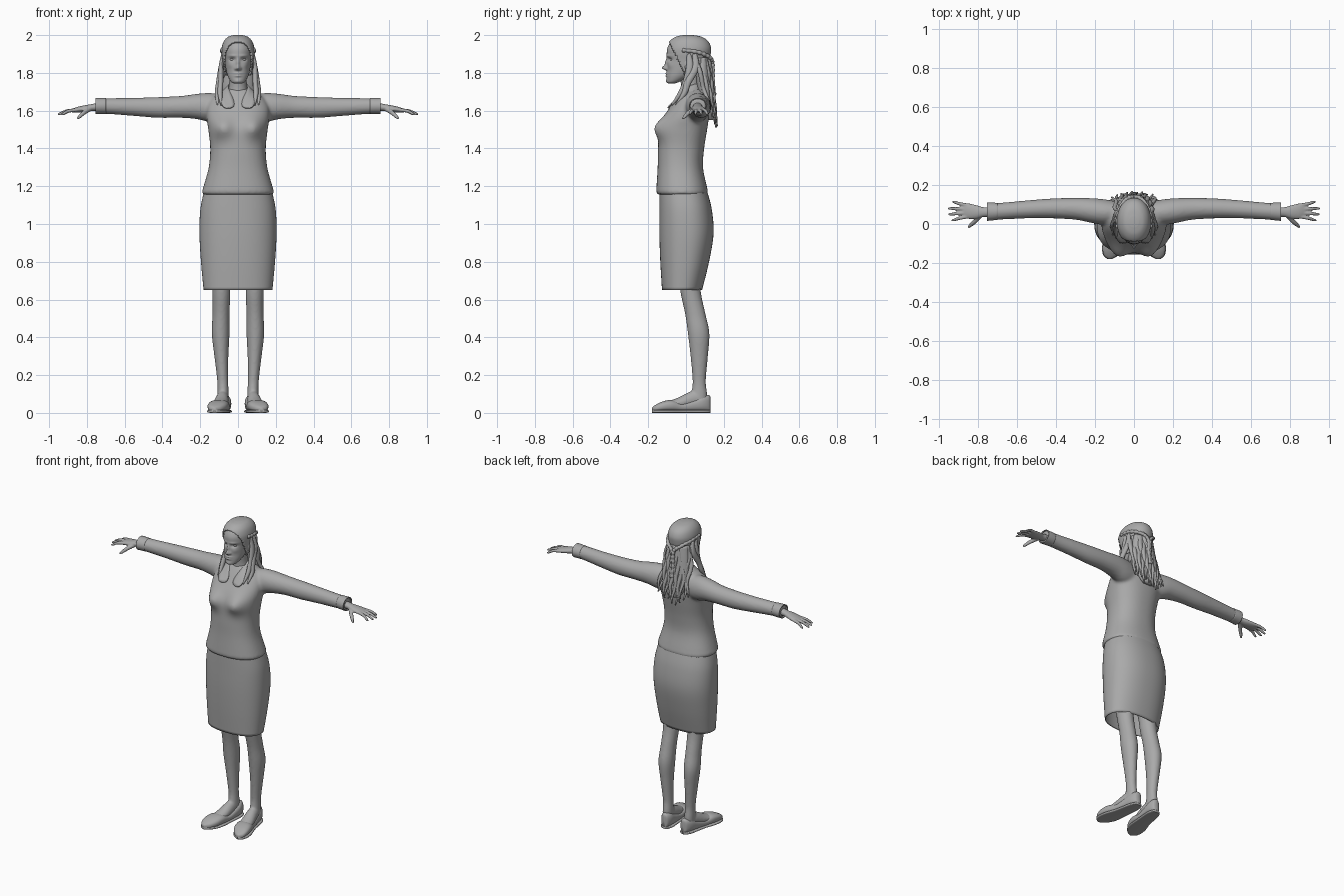
import bpy, bmesh, math, random
from mathutils import Vector

random.seed(4)
cube = bpy.data.objects.get("Cube")
if cube:
    bpy.data.objects.remove(cube, do_unlink=True)

grey = bpy.data.materials.new("plain grey")
grey.use_nodes = True
grey.diffuse_color = (.4, .4, .4, 1)
grey.node_tree.nodes["Principled BSDF"].inputs["Base Color"].default_value = (.4, .4, .4, 1)

X, Y, Z = Vector((1, 0, 0)), Vector((0, 1, 0)), Vector((0, 0, 1))


def smooth_path(rows, k):
    """Catmull-Rom interpolation of station rows."""
    out = []
    last = len(rows) - 1
    for i in range(last):
        quad = [rows[max(0, min(last, i + d))] for d in (-1, 0, 1, 2)]
        for j in range(k):
            t = j / k
            out.append([b + t * ((c - a) + t * ((2 * a - 5 * b + 4 * c - d)
                        + t * (3 * b - a - 3 * c + d))) / 2
                        for a, b, c, d in zip(*quad)])
    out.append(list(rows[-1]))
    return out


def tube(bm, rows, ref, axis=None, k=4, sides=16, power=2, caps=True):
    """Loft rows of (x, y, z, half width, half depth) as superellipses."""
    rows = smooth_path(rows, k)
    rings = []
    for i, (x, y, z, a, b) in enumerate(rows):
        before, after = rows[max(i - 1, 0)], rows[min(i + 1, len(rows) - 1)]
        t = axis or (Vector(after[:3]) - Vector(before[:3])).normalized()
        side = ref.cross(t).normalized()
        up = t.cross(side)
        ring = []
        for s in range(sides):
            ang = 2 * math.pi * s / sides
            c, d = (math.copysign(abs(f) ** (2 / power), f) for f in (math.cos(ang), math.sin(ang)))
            ring.append(bm.verts.new(Vector((x, y, z)) + side * a * c + up * b * d))
        rings.append(ring)
    for low, high in zip(rings, rings[1:]):
        for s in range(sides):
            n = (s + 1) % sides
            bm.faces.new((low[s], low[n], high[n], high[s]))
    if caps:
        bm.faces.new(rings[0])
        bm.faces.new(rings[-1])


def body_rows(rows):
    """Turn (z, half width, front y, back y) into tube rows."""
    return [(0, (f + b) / 2, z, w, (b - f) / 2) for z, w, f, b in rows]


def bump(bm, x0, z0, sx, sz, amount):
    """Push a soft mound out of the front, or a hollow into it."""
    for v in bm.verts:
        if v.co.y < -.02:
            e = ((v.co.x - x0) / sx) ** 2 + ((v.co.z - z0) / sz) ** 2
            v.co.y -= amount * math.exp(-e)


def ball(bm, center, size):
    made = bmesh.ops.create_uvsphere(bm, u_segments=20, v_segments=12, radius=1)["verts"]
    for v in made:
        v.co = Vector(center) + Vector([c * s for c, s in zip(v.co, size)])


def finish(name, bm, mirror=False, voxel=0, thick=0, subdivide=0):
    bmesh.ops.recalc_face_normals(bm, faces=bm.faces)
    mesh = bpy.data.meshes.new(name)
    bm.to_mesh(mesh)
    bm.free()
    mesh.materials.append(grey)
    mesh.shade_smooth()
    obj = bpy.data.objects.new(name, mesh)
    bpy.context.scene.collection.objects.link(obj)
    if mirror:
        obj.modifiers.new("mirror", 'MIRROR')
    if subdivide:
        obj.modifiers.new("subdivide", 'SUBSURF').levels = subdivide
    if thick:
        mod = obj.modifiers.new("thickness", 'SOLIDIFY')
        mod.thickness = thick
    if voxel:
        mod = obj.modifiers.new("blend", 'REMESH')
        mod.mode = 'VOXEL'
        mod.voxel_size = voxel
        mod.use_smooth_shade = True
        mod = obj.modifiers.new("soften", 'SMOOTH')
        mod.factor = .5
        mod.iterations = 4
    return obj


# Sweater: torso and sleeves blended into one surface
bm = bmesh.new()
tube(bm, body_rows([(1.155, .184, -.148, .11), (1.17, .19, -.157, .116), (1.2, .182, -.156, .11),
                    (1.3, .155, -.15, .09), (1.4, .147, -.148, .096), (1.5, .157, -.14, .112),
                    (1.57, .167, -.115, .122), (1.63, .162, -.077, .126),
                    (1.68, .125, -.045, .112), (1.715, .06, -.02, .09)]),
     Y, Z, k=6, sides=64, power=2.3)
for s in (1, -1):
    bump(bm, s * .085, 1.51, .055, .055, .042)
    tube(bm, [(s * x, y, z, a, b) for x, y, z, a, b in (
        (.06, .06, 1.61, .05, .07), (.14, .06, 1.615, .065, .078), (.21, .068, 1.622, .064, .068),
        (.3, .078, 1.62, .056, .058), (.42, .08, 1.617, .051, .055), (.55, .075, 1.62, .046, .048),
        (.68, .066, 1.624, .043, .042), (.75, .063, 1.625, .044, .041))], Z, X * s, sides=32)
finish("sweater", bm, voxel=.009)

# Cuffs
bm = bmesh.new()
tube(bm, [(.7, .065, 1.625, .043, .042), (.73, .064, 1.625, .046, .042),
          (.755, .063, 1.625, .047, .043)], Z, X, sides=32, caps=False)
finish("cuffs", bm, mirror=True, thick=.005)

# Skirt, open at the hem
bm = bmesh.new()
tube(bm, body_rows([(.65, .182, -.127, .085), (.8, .196, -.136, .122), (.95, .204, -.141, .146),
                    (1.08, .199, -.141, .136), (1.18, .178, -.14, .11)]),
     Y, Z, k=6, sides=64, power=2.3, caps=False)
finish("skirt", bm, thick=.006)

# Legs with the instep
bm = bmesh.new()
tube(bm, [(.095, 0, .9, .08, .085), (.09, .018, .7, .052, .058), (.088, .028, .62, .047, .054),
          (.09, .05, .52, .045, .054), (.092, .067, .42, .047, .057), (.088, .07, .3, .037, .046),
          (.081, .07, .17, .029, .035), (.079, .07, .1, .03, .042), (.079, .065, .03, .03, .046)],
     Y, Z, k=5, sides=28)
tube(bm, [(.079, .08, .08, .028, .045), (.083, .03, .07, .034, .043),
          (.092, -.03, .052, .04, .032), (.104, -.09, .04, .042, .022)], Z, sides=24)
finish("legs", bm, mirror=True, voxel=.007)

# Shoes: low upper over a thin sole, toes turned out
bm = bmesh.new()
shoe = [(.069, .13, .08, .008), (.07, .122, .094, .024), (.073, .09, .094, .037), (.079, .04, .073, .041),
        (.088, -.02, .056, .045), (.1, -.075, .069, .053), (.11, -.125, .06, .051),
        (.12, -.162, .042, .034), (.124, -.18, .028, .008)]
tube(bm, [(x, y, h / 2 + .003, w, h / 2 - .003) for x, y, h, w in shoe], Z, Y, k=5, sides=32, power=2.5)
tube(bm, [(x, y, .008, w + .003, .008) for x, y, h, w in shoe], Z, Y, k=5, sides=24, power=4)
finish("shoes", bm, mirror=True)

# Hands: palm, four fingers and thumb
bm = bmesh.new()
tube(bm, [(.72, .062, 1.624, .027, .025), (.77, .061, 1.617, .025, .019), (.81, .062, 1.611, .035, .018),
          (.85, .066, 1.605, .04, .015), (.878, .068, 1.6, .034, .01)], Z, X, sides=24)
for base, tip_x, tip_y in ((.038, .936, .02), (.057, .953, .05), (.077, .955, .08), (.096, .933, .113)):
    tube(bm, [(.855, base, 1.604, .01, .01), ((.86 + tip_x) / 2, (base + tip_y) / 2, 1.598, .009, .009),
              (tip_x - .01, tip_y, 1.583, .007, .007), (tip_x, tip_y, 1.58, .004, .004)], Z, sides=12)
tube(bm, [(.785, .05, 1.61, .014, .014), (.815, .015, 1.59, .012, .012),
          (.84, -.008, 1.567, .009, .009), (.85, -.018, 1.557, .005, .005)], Z, sides=12)
finish("hands", bm, mirror=True, voxel=.004)

# Neck
bm = bmesh.new()
tube(bm, [(0, .01, 1.62, .06, .06), (0, .025, 1.68, .058, .055), (0, .024, 1.73, .047, .05),
          (0, .015, 1.82, .047, .052)], Y, Z, sides=32)
finish("neck", bm)

# Head with a modelled face
skull = [(1.744, .02, -.092, -.055), (1.753, .037, -.1, -.03), (1.78, .053, -.102, .02),
         (1.81, .062, -.1, .06), (1.84, .067, -.1, .09), (1.87, .071, -.1, .107),
         (1.9, .075, -.102, .115), (1.93, .074, -.099, .116), (1.96, .062, -.082, .1),
         (1.98, .04, -.05, .066), (1.988, .012, -.012, .022)]
bm = bmesh.new()
tube(bm, body_rows(skull), Y, Z, k=8, sides=112, power=2.1)
bump(bm, 0, 1.826, .011, .012, .025)          # nose tip
bump(bm, 0, 1.852, .008, .022, .012)          # nose bridge
bump(bm, 0, 1.797, .02, .005, .008)           # upper lip
bump(bm, 0, 1.784, .017, .005, .008)          # lower lip
bump(bm, 0, 1.755, .018, .012, .006)          # chin
for s in (1, -1):
    bump(bm, s * .03, 1.871, .016, .01, -.012)    # eye socket
    bump(bm, s * .03, 1.89, .02, .006, .004)      # brow
    bump(bm, s * .013, 1.822, .006, .007, .008)   # nostril wing
    bump(bm, s * .042, 1.84, .016, .016, .004)    # cheek
finish("head", bm)

# Eyes and ears
bm = bmesh.new()
ball(bm, (.03, -.073, 1.871), (.013, .012, .008))
finish("eyes", bm, mirror=True)
bm = bmesh.new()
ball(bm, (.074, .004, 1.848), (.01, .018, .03))
finish("ears", bm, mirror=True)

# Hair cap, trimmed along the hairline
bm = bmesh.new()
grown = [(z + .1 * (z - 1.868), w + .012, f - .004, b + .016) for z, w, f, b in skull]
tube(bm, body_rows(grown), Y, Z, k=6, sides=72, power=2.1)
bare = []
for face in bm.faces:
    c = face.calc_center_median()
    if c.z < 1.79 or c.y < -.01 - .48 * (c.z - 1.8):
        bare.append(face)
bmesh.ops.delete(bm, geom=bare, context='FACES')
finish("hair_cap", bm, thick=.008)

# Loose wavy hair down the back
bm = bmesh.new()
tube(bm, [(0, .085, 1.88, .07, .035), (0, .09, 1.8, .082, .04), (0, .1, 1.7, .088, .04),
          (0, .12, 1.6, .07, .03), (0, .13, 1.55, .04, .015)], Y, Z, sides=32)
for i in range(13):
    u = i / 6 - 1
    end = 1.5 + .08 * abs(u) + random.uniform(-.02, .04)
    rows = []
    for j in range(9):
        t = j / 8
        wave = math.sin(t * 11 + i * 2)
        rows.append((u * (.074 + .032 * t) + .008 * wave,
                     .117 + .045 * t - .07 * u * u * (1 - .7 * t) + .004 * wave,
                     1.88 + (end - 1.88) * t, .017 * (1 - .75 * t * t), .014 * (1 - .7 * t * t)))
    tube(bm, rows, Y, k=3, sides=10)
finish("back_hair", bm)

# Locks in front of the shoulders, and plaits meeting at the back
bm = bmesh.new()
for shift in (0, 1):
    tube(bm, [(.08, .015 + .03 * shift, 1.9, .008, .012), (.09, .02 + .03 * shift, 1.83, .013, .02),
              (.092 + .01 * shift, .01 * shift, 1.75, .014, .018),
              (.095 + .015 * shift, -.03 + .02 * shift, 1.69, .013, .014),
              (.088 + .02 * shift, -.075 + .02 * shift, 1.63, .004, .004)], Y, k=5, sides=12)
finish("side_locks", bm, mirror=True)
bm = bmesh.new()
plait = smooth_path([(.084, -.02, 1.92), (.08, .06, 1.91), (.045, .122, 1.885), (.008, .14, 1.85),
                     (.006, .142, 1.77), (.004, .15, 1.68)], 6)
tube(bm, [(*p, .009 + .003 * (i % 2), .009 + .003 * (i % 2)) for i, p in enumerate(plait)],
     Z + X * .3, k=3, sides=10)
finish("plaits", bm, mirror=True)

# Pointed shirt collar
bm = bmesh.new()
inner = [(0, .088, 1.745), (.05, .055, 1.745), (.057, 0, 1.727), (.034, -.045, 1.685), (.004, -.092, 1.615)]
outer = [(0, .115, 1.69), (.085, .06, 1.703), (.102, 0, 1.692), (.092, -.055, 1.665), (.085, -.108, 1.61)]
edges = [[bm.verts.new(p) for p in row] for row in (inner, outer)]
for i in range(len(inner) - 1):
    bm.faces.new((edges[0][i], edges[0][i + 1], edges[1][i + 1], edges[1][i]))
finish("collar", bm, mirror=True, thick=.007, subdivide=2)
